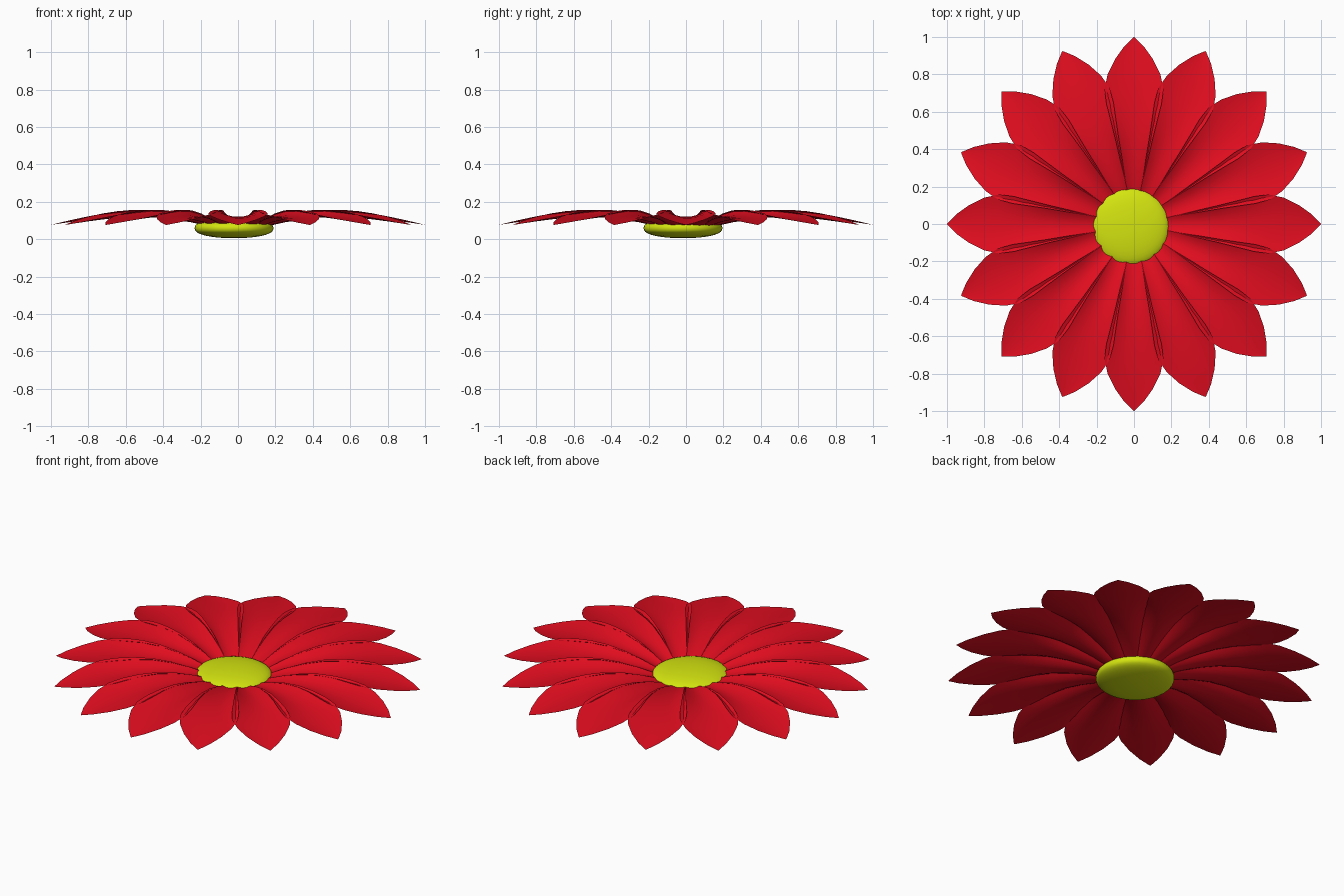
import bpy, bmesh
from math import cos, sin, tau, copysign

if "Cube" in bpy.data.objects:
    bpy.data.objects.remove(bpy.data.objects["Cube"])


def material(name, color):
    m = bpy.data.materials.new(name)
    m.diffuse_color = (*color, 1)
    m.use_nodes = True
    m.node_tree.nodes["Principled BSDF"].inputs["Base Color"].default_value = m.diffuse_color
    return m


def finish(name, bm, mat):
    me = bpy.data.meshes.new(name)
    for f in bm.faces:
        f.smooth = True
    bm.to_mesh(me)
    bm.free()
    me.materials.append(mat)
    ob = bpy.data.objects.new(name, me)
    bpy.context.collection.objects.link(ob)
    return ob


red = material("petal_red", (0.76, 0.004, 0.014))
yellow = material("centre_yellow", (0.66, 0.78, 0.005))

# Petal stations: radius, half width, midline height, edge lift
STATIONS = [
    (0.17, 0.034, 0.072, 0.004),
    (0.25, 0.051, 0.090, 0.016),
    (0.35, 0.076, 0.106, 0.030),
    (0.45, 0.099, 0.116, 0.038),
    (0.55, 0.124, 0.120, 0.037),
    (0.64, 0.147, 0.117, 0.032),
    (0.72, 0.158, 0.112, 0.025),
    (0.80, 0.141, 0.104, 0.018),
    (0.88, 0.102, 0.094, 0.011),
    (0.95, 0.052, 0.084, 0.005),
    (1.00, 0.002, 0.076, 0.000),
]
ACROSS = [i / 4 for i in range(-4, 5)]

# Ring of sixteen cupped petals
for k in range(16):
    a = k * tau / 16
    bm = bmesh.new()
    rows = []
    for r, w, z, lift in STATIONS:
        row = []
        for t in ACROSS:
            s = t * w
            row.append(bm.verts.new((r * cos(a) - s * sin(a),
                                     r * sin(a) + s * cos(a),
                                     z + lift * t * t)))
        rows.append(row)
    for p, q in zip(rows, rows[1:]):
        for i in range(len(ACROSS) - 1):
            bm.faces.new((p[i], q[i], q[i + 1], p[i + 1]))
    finish(f"petal_{k + 1:02d}", bm, red)

# Flattened button centre with a full rim, slightly off the petal axis
bm = bmesh.new()
bmesh.ops.create_uvsphere(bm, u_segments=32, v_segments=20, radius=1)
for v in bm.verts:
    z = copysign(abs(v.co.z) ** 0.8, v.co.z) if abs(v.co.z) > 1e-5 else 0.0
    v.co = (v.co.x * 0.211 - 0.021, v.co.y * 0.211 - 0.016, z * 0.054 + 0.059)
    v.co.z = max(v.co.z, 0.005)
finish("flower_centre", bm, yellow)
